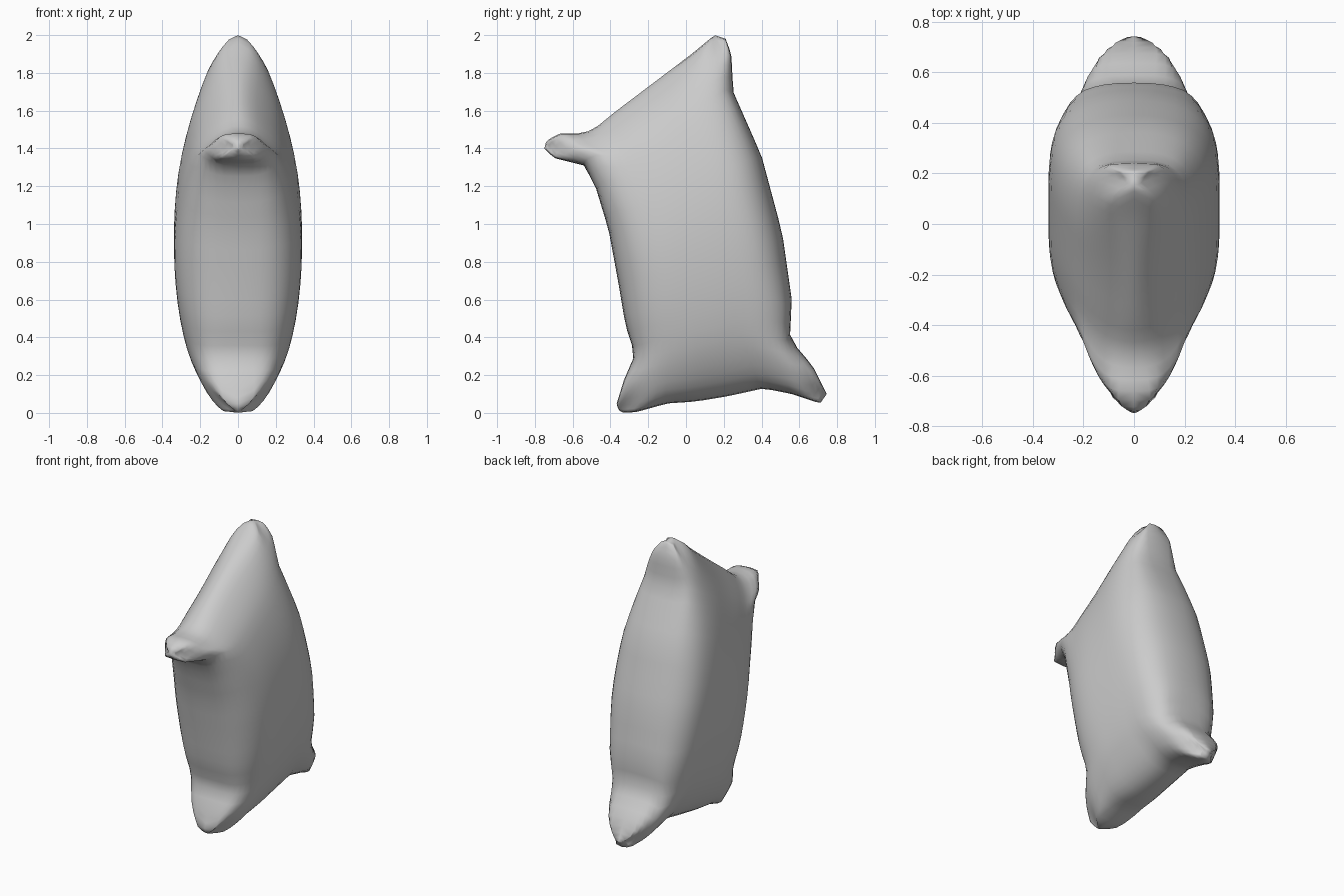
import bpy, bmesh, math
from mathutils import Vector

if "Cube" in bpy.data.objects:
    bpy.data.objects.remove(bpy.data.objects["Cube"])

N = 28          # grid resolution across the cushion
HALF = 0.34     # half thickness at the middle

# Seam outline (y, z), one curve per edge, with pinched corner ears
bottom = [(-.35, .01), (-.33, 0), (-.26, .005), (-.1, .05), (.05, .06), (.23, .09),
          (.41, .13), (.56, .10), (.71, .05), (.745, .1)]
top = [(-.75, 1.40), (-.74, 1.44), (-.67, 1.48), (-.55, 1.48), (-.49, 1.5),
       (-.38, 1.59), (.03, 1.9), (.15, 2.0), (.21, 1.98)]
left = [(-.35, .01), (-.37, .04), (-.33, .17), (-.27, .31), (-.32, .46), (-.36, .7),
        (-.41, .97), (-.48, 1.2), (-.54, 1.31), (-.70, 1.35), (-.75, 1.40)]
right = [(.745, .1), (.67, .25), (.55, .39), (.56, .6), (.51, .95), (.40, 1.36),
         (.25, 1.7), (.24, 1.9), (.21, 1.98)]
tips = [Vector(p) for p in ((-.345, 0), (.74, .08), (-.75, 1.41), (.17, 2.0))]


def along(pts, t):
    """Point at arc-length fraction t of a polyline."""
    pts = [Vector(p) for p in pts]
    lens = [(b - a).length for a, b in zip(pts, pts[1:])]
    d = t * sum(lens)
    for a, b, l in zip(pts, pts[1:], lens):
        if d <= l:
            return a.lerp(b, d / l)
        d -= l
    return pts[-1]


def surface(u, v):
    """Blend the four seams into one sheet (u across, v up)."""
    ruled = along(left, v).lerp(along(right, v), u) + along(bottom, u).lerp(along(top, u), v)
    corners = (Vector(bottom[0]).lerp(Vector(bottom[-1]), u)).lerp(
        Vector(top[0]).lerp(Vector(top[-1]), u), v)
    return ruled - corners


def thickness(u, v, p):
    """Rounded across and along the height, tapering to pointed ears."""
    a, b = abs(2 * u - 1), abs(2 * v - 1)
    f = max(0, 1 - a ** 4) ** 0.47 * max(0, 1 - b ** 2) ** (0.44 if v < .5 else 0.56)
    t = HALF * f ** (1 - 0.6 * (a * b) ** 2)
    d = 1.15 * min((p - q).length for q in tips) + 1e-6
    return t * d / (t ** 4 + d ** 4) ** 0.25


# Cushion: two bulging sheets welded along the seam
bm = bmesh.new()
ts = [(1 - math.cos(math.pi * i / N)) / 2 for i in range(N + 1)]
for side in (1, -1):
    grid = []
    for j, v in enumerate(ts):
        row = []
        for i, u in enumerate(ts):
            p = surface(u, v)
            x = 0 if i in (0, N) or j in (0, N) else thickness(u, v, p)
            row.append(bm.verts.new((side * x, p.x, p.y)))
        grid.append(row)
    for j in range(N):
        for i in range(N):
            bm.faces.new((grid[j][i], grid[j][i + 1], grid[j + 1][i + 1], grid[j + 1][i]))
bmesh.ops.remove_doubles(bm, verts=bm.verts, dist=1e-4)
bmesh.ops.recalc_face_normals(bm, faces=bm.faces)
for f in bm.faces:
    f.smooth = True
mesh = bpy.data.meshes.new("cushion")
bm.to_mesh(mesh)
bm.free()
cushion = bpy.data.objects.new("cushion", mesh)
bpy.context.collection.objects.link(cushion)
